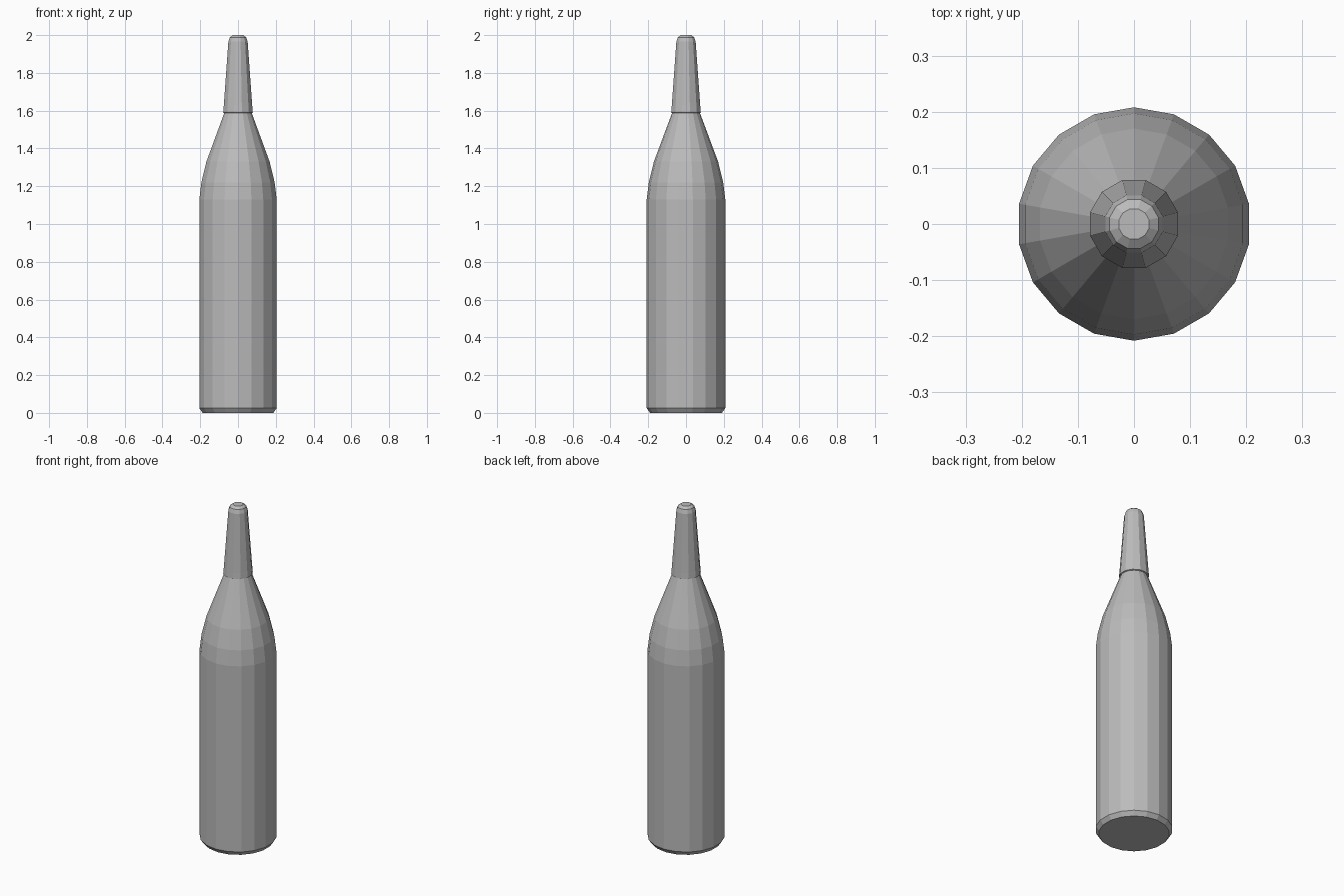
import bpy
import bmesh
import math

cube = bpy.data.objects.get("Cube")
if cube:
    bpy.data.objects.remove(cube, do_unlink=True)

# One plain grey for the whole bottle
grey = bpy.data.materials.new("plain_grey")
grey.use_nodes = True
colour = (0.5, 0.5, 0.5, 1)
grey.diffuse_color = colour
grey.node_tree.nodes["Principled BSDF"].inputs["Base Color"].default_value = colour


def lathe(name, profile, sides, turn=0.0):
    """Stack rings of (radius, height), bridge them and cap both ends."""
    bm = bmesh.new()
    rings = []
    for radius, height in profile:
        ring = []
        for i in range(sides):
            a = math.tau * (i + turn) / sides
            ring.append(bm.verts.new((radius * math.cos(a), radius * math.sin(a), height)))
        rings.append(ring)
    for low, high in zip(rings, rings[1:]):
        for i in range(sides):
            j = (i + 1) % sides
            bm.faces.new((low[i], low[j], high[j], high[i]))
    bm.faces.new(rings[0][::-1])
    bm.faces.new(rings[-1])
    mesh = bpy.data.meshes.new(name)
    bm.to_mesh(mesh)
    bm.free()
    mesh.materials.append(grey)
    obj = bpy.data.objects.new(name, mesh)
    bpy.context.collection.objects.link(obj)
    return obj


# Straight body with a chamfered foot and sloping shoulders
lathe("bottle_body", [(0.19, 0), (0.208, 0.025), (0.208, 1.13), (0.197, 1.22),
                      (0.17, 1.33), (0.073, 1.59)], 18, 0.5)

# Tapered neck sleeve that overhangs the shoulders, with a rounded tip
lathe("neck_sleeve", [(0.07, 1.585), (0.081, 1.59), (0.078, 1.625), (0.053, 1.965),
                      (0.045, 1.988), (0.028, 2)], 12, 0.5)
